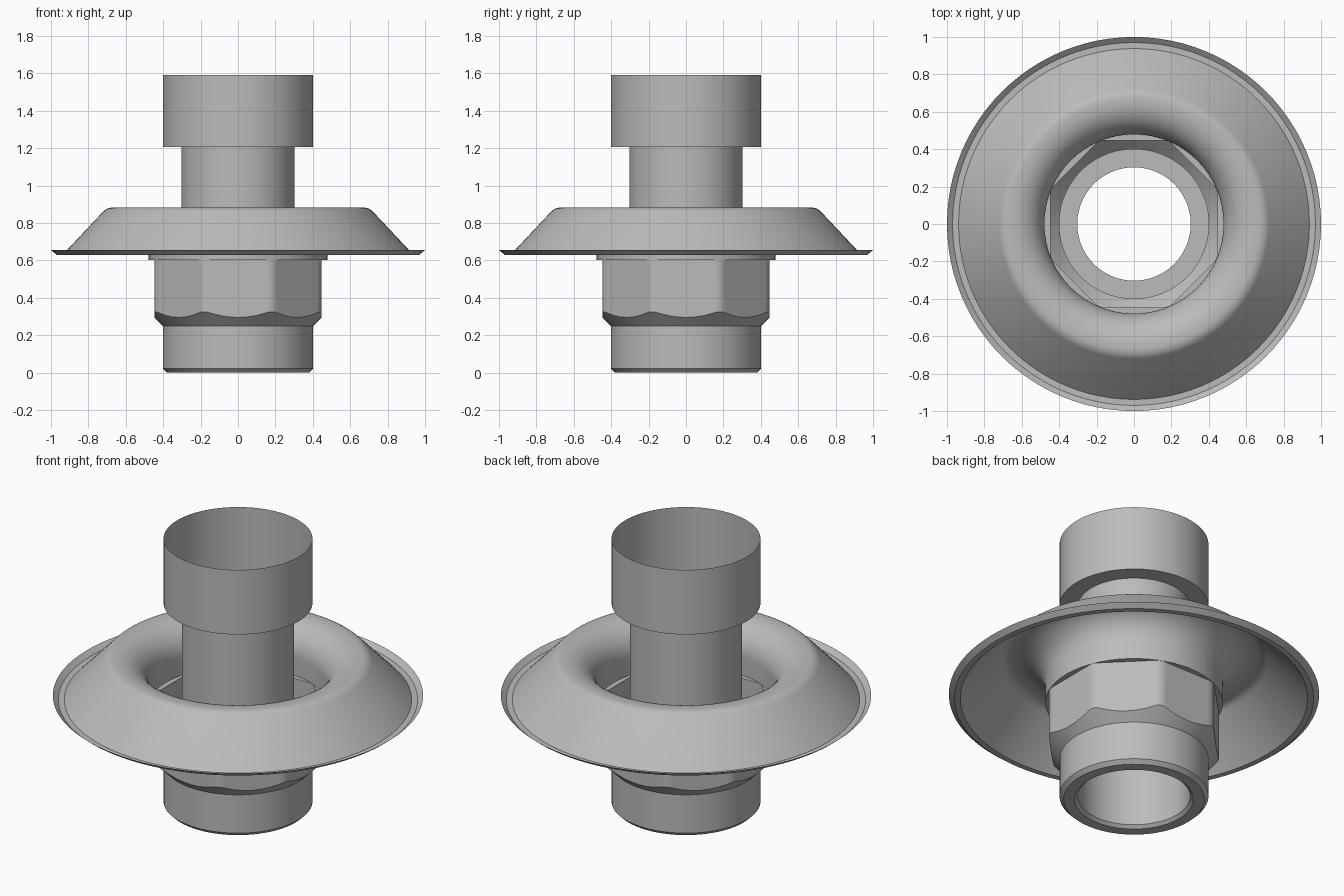
import bpy
import bmesh
from math import sin, cos, radians, acos, degrees, tau

default = bpy.data.objects.get("Cube")
if default:
    bpy.data.objects.remove(default, do_unlink=True)

# Single brushed-metal grey
metal = bpy.data.materials.new("grey metal")
metal.use_nodes = True
GREY = (0.5, 0.5, 0.5, 1)
metal.diffuse_color = GREY
metal.node_tree.nodes["Principled BSDF"].inputs["Base Color"].default_value = GREY


def sheet(name, rings):
    """Join equally long closed rings of points into a thin-walled part."""
    bm = bmesh.new()
    loops = [[bm.verts.new(p) for p in ring] for ring in rings]
    for low, high in zip(loops, loops[1:]):
        for i in range(len(low)):
            j = (i + 1) % len(low)
            bm.faces.new((low[i], low[j], high[j], high[i]))
    mesh = bpy.data.meshes.new(name)
    bm.to_mesh(mesh)
    bm.free()
    mesh.materials.append(metal)
    obj = bpy.data.objects.new(name, mesh)
    bpy.context.collection.objects.link(obj)
    bpy.ops.object.select_all(action="DESELECT")
    obj.select_set(True)
    bpy.context.view_layer.objects.active = obj
    bpy.ops.object.shade_smooth_by_angle(angle=radians(30))
    return obj


def circle(r, z, n=96):
    return [(r * cos(tau * i / n), r * sin(tau * i / n), z) for i in range(n)]


def lathe(name, profile):
    return sheet(name, [circle(r, z) for r, z in profile])


def arc(cr, cz, radius, start, end, steps):
    """Profile points on an arc, angles in degrees."""
    angles = [radians(start + (end - start) * i / steps) for i in range(steps + 1)]
    return [(cr + radius * cos(a), cz + radius * sin(a)) for a in angles]


# Plain pipe parts
TUBE_R, PIPE_R = 0.303, 0.402
SHOULDER_Z, SOCKET_Z, TOP_Z = 0.25, 1.205, 1.59
lathe("spigot", [(PIPE_R, SHOULDER_Z), (PIPE_R, 0.022), (0.38, 0),
                 (0.32, 0), (TUBE_R, 0.017)])
lathe("tube", [(TUBE_R, 0.017), (TUBE_R, SOCKET_Z)])
lathe("socket", [(TUBE_R, SOCKET_Z), (PIPE_R, SOCKET_Z), (PIPE_R, TOP_Z)])

# Octagonal nut with slightly trimmed corners and a conical lower chamfer
FLAT_R, CORNER_R, NECK_R, NUT_TOP = 0.447, 0.477, 0.479, 0.602
edge = degrees(acos(FLAT_R / CORNER_R))
outline = []
for side in range(8):
    for offset in (-edge, -18, -12, -6, 0, 6, 12, 18, edge):
        outline.append((radians(side * 45 + offset), FLAT_R / cos(radians(offset))))


def nut_ring(radius, height):
    return [(radius(r) * cos(a), radius(r) * sin(a), height(r)) for a, r in outline]


def chamfer_z(r):
    return SHOULDER_Z + r - PIPE_R


sheet("octagon_nut", [
    nut_ring(lambda r: PIPE_R, lambda r: SHOULDER_Z),
    nut_ring(lambda r: r, chamfer_z),
    nut_ring(lambda r: r, lambda r: NUT_TOP),
])
sheet("nut_washer", [
    nut_ring(lambda r: r, lambda r: NUT_TOP),
    nut_ring(lambda r: NECK_R, lambda r: NUT_TOP),
])

# Wall flange: neck, rolled crown, sloping skirt and upturned rim
ROLL = 0.175
CROWN_Z = 0.883
neck_roll = arc(NECK_R + ROLL, CROWN_Z - ROLL, ROLL, 180, 90, 14)
crown_edge = arc(0.668, CROWN_Z - 0.075, 0.075, 90, 45, 6)
lathe("flange", [(NECK_R, NUT_TOP)] + neck_roll + crown_edge
      + [(0.938, 0.63), (0.97, 0.63), (1, 0.655)])
